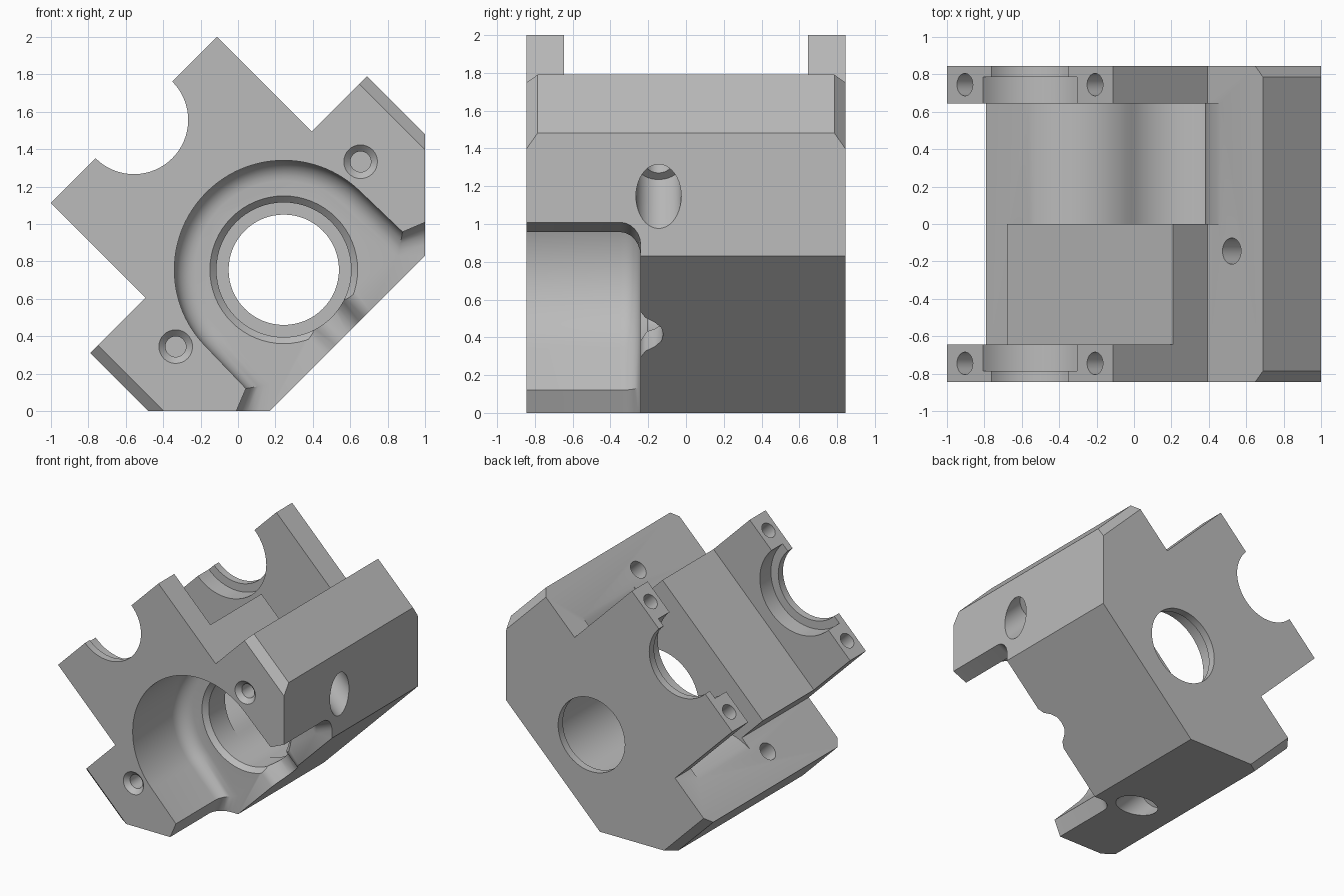
import bpy, bmesh, math
from mathutils import Matrix

if "Cube" in bpy.data.objects:
    bpy.data.objects.remove(bpy.data.objects["Cube"])

# Local frame: u across, y front to back, v up; the finished part is tilted 45 degrees about y.
BORE, SADDLE = 0.361, 1.494        # v heights of the two shaft axes
TOP, BLOCK = 0.778, 1.041          # base top, front block top
YE, YL = 0.845, 0.645              # outer face and inner lug face


def place(p, t, axis):
    return (p[0], t, p[1]) if axis == 'y' else (p[0], p[1], t)


def loft(name, rings, axis='y', round_floor=0.0):
    """Solid through equal-length rings, given as (points, position along axis)."""
    bm = bmesh.new()
    loops = [[bm.verts.new(place(p, t, axis)) for p in pts] for pts, t in rings]
    n = len(loops[0])
    for a, b in zip(loops, loops[1:]):
        for i in range(n):
            j = (i + 1) % n
            bm.faces.new((a[i], a[j], b[j], b[i]))
    bm.faces.new(loops[0][::-1])
    cap = bm.faces.new(loops[-1])
    bmesh.ops.recalc_face_normals(bm, faces=bm.faces[:])
    if round_floor:
        bmesh.ops.bevel(bm, geom=list(cap.edges), offset=round_floor, segments=6,
                        profile=0.5, affect='EDGES', clamp_overlap=False)
    mesh = bpy.data.meshes.new(name)
    bm.to_mesh(mesh)
    bm.free()
    obj = bpy.data.objects.new(name, mesh)
    bpy.context.collection.objects.link(obj)
    return obj


def prism(name, pts, a, b, axis='y', round_floor=0.0):
    return loft(name, [(pts, a), (pts, b)], axis, round_floor)


def arc(cu, cv, r, a0, a1, n):
    return [(cu + r * math.cos(math.radians(a0 + (a1 - a0) * i / n)),
             cv + r * math.sin(math.radians(a0 + (a1 - a0) * i / n))) for i in range(n + 1)]


def turned(name, cu, cv, steps, axis='y', n=64):
    """Round cutter with (radius, position) steps."""
    return loft(name, [(arc(cu, cv, r, 0, 360, n)[:-1], t) for r, t in steps], axis)


def mirrored(half):
    return half + [(-u, v) for u, v in reversed(half) if abs(u) > 1e-6]


# Main body outline
body = prism('housing', mirrored([(0.587, -0.12), (1.047, 0.342), (1.047, TOP),
                                  (0.628, TOP), (0.628, SADDLE)]), -YE, YE)
cutters = []
cut = cutters.append

# Gap between the lugs above the front block
cut(prism('lug_gap', [(-0.8, BLOCK), (0.8, BLOCK), (0.8, 1.7), (-0.8, 1.7)], -YL, 0.3))

# Rear slot: rounded floor flaring out to the base top
R = 0.418
flare = arc(0.364 + R, BORE, R, 180, 97.4, 14)
flare[-1] = (0.726, TOP + 0.0005)
half = arc(0, BORE, 0.364, -90, 0, 18)[:-1] + flare + [(0.726, 1.7)]
cut(prism('rear_slot', mirrored(half), 0, YL))

# Front pocket: arch with splayed feet and a rounded floor
half = [(0.76, -0.4), (0.76, -0.012), (0.592, 0.055)] + arc(0, BORE, 0.585, 0, 90, 24)
cut(prism('front_pocket', mirrored(half), -1.0, -0.24, round_floor=0.11))

# Main shaft bore with bearing seat
cut(turned('bore_seat', 0, BORE, [(0.455, -0.30), (0.395, -0.24), (0.36, -0.205), (0.36, 0.1)]))
cut(turned('bore_back', 0, BORE, [(0.36, 0.6), (0.36, 0.785), (0.295, 0.785), (0.295, 1.0)]))

# Drain groove below the bore
cut(prism('drain_groove', mirrored([(0.17, -0.3), (0.17, -0.24), (0.125, -0.215),
                                    (0.09, -0.165), (0.05, -0.13), (0, -0.12)]),
          -0.3, 0.2, 'v'))

# Upper shaft saddle with wider inner seat
cut(turned('saddle', 0, SADDLE, [(0.29, -1.0), (0.29, -0.785), (0.355, -0.785),
                                 (0.355, 0.785), (0.29, 0.785), (0.29, 1.0)]))

for s in (-1, 1):
    # Cap screw holes in the lug tops
    for y in (-0.745, 0.745):
        cut(turned('cap_screw_hole', s * 0.492, y, [(0.06, 1.0), (0.06, 1.7)], 'v', 32))
    # Mounting holes through the base, counterbored from below
    cut(turned('mount_hole', s * 0.81, -0.145,
               [(0.12, -0.4), (0.12, 0.35), (0.07, 0.35), (0.07, 1.0)], 'v', 40))
    # Countersunk holes in the front face
    cut(turned('cover_hole', s * 0.699, 0.479,
               [(0.14, -0.895), (0.09, -YE), (0.055, -0.81), (0.055, -0.45)], 'y', 32))
    # Chamfers on the upright corners
    for t in (-1, 1):
        cut(prism('corner_chamfer', [(s * 0.987, t * YE), (s * 1.047, t * 0.785),
                                     (s * 1.2, t * 0.632), (s * 1.2, t * 1.058),
                                     (s * 0.774, t * 1.058)], -0.3, 1.0, 'v'))

# Carve the body
bpy.context.view_layer.objects.active = body
for c in cutters:
    mod = body.modifiers.new(c.name, 'BOOLEAN')
    mod.operation, mod.solver, mod.object = 'DIFFERENCE', 'EXACT', c
    bpy.ops.object.modifier_apply(modifier=mod.name)
for c in cutters:
    bpy.data.objects.remove(c)

# Tilt into place
k = math.sqrt(0.5)
body.data.transform(Matrix(((k, 0, -k, 0.5), (0, 1, 0, 0), (k, 0, k, 0.5), (0, 0, 0, 1))))

# Plain grey finish
grey = bpy.data.materials.new('grey_metal')
grey.diffuse_color = (0.5, 0.5, 0.5, 1)
grey.use_nodes = True
grey.node_tree.nodes["Principled BSDF"].inputs["Base Color"].default_value = grey.diffuse_color
body.data.materials.clear()
body.data.materials.append(grey)
for p in body.data.polygons:
    p.material_index = 0

body.select_set(True)
bpy.ops.object.shade_smooth_by_angle(angle=math.radians(30))
